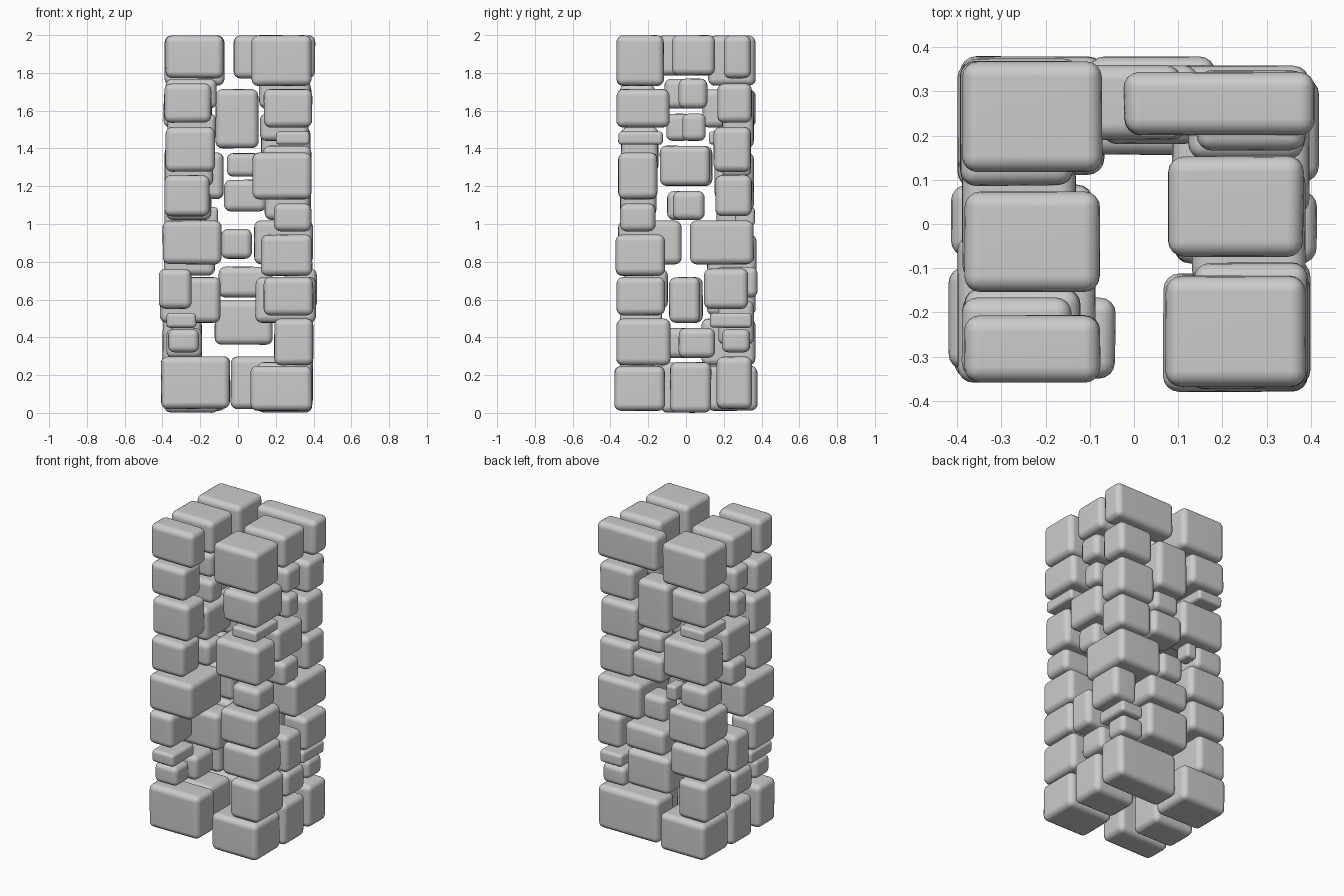
import bpy, bmesh, random
from mathutils import Vector

random.seed(4)


def stone(name, x0, x1, y0, y1, z0, z1):
    """Softly rounded, slightly irregular stone block filling a box."""
    c = Vector((x0 + x1, y0 + y1, z0 + z1)) / 2
    d = Vector((x1 - x0, y1 - y0, z1 - z0))
    bm = bmesh.new()
    bmesh.ops.create_cube(bm, size=1)
    for v in bm.verts:
        for i in range(3):
            v.co[i] *= d[i] * (1 - random.uniform(0, 0.025))
    bmesh.ops.bevel(bm, geom=bm.edges[:], offset=min(0.036, 0.26 * min(d)),
                    segments=4, profile=0.5, affect='EDGES', clamp_overlap=True)
    me = bpy.data.meshes.new(name)
    bm.to_mesh(me)
    bm.free()
    me.shade_smooth()
    ob = bpy.data.objects.new(name, me)
    ob.location = c
    bpy.context.collection.objects.link(ob)
    wn = ob.modifiers.new("even_shading", 'WEIGHTED_NORMAL')
    wn.keep_sharp = True


def column(name, heights, plan, turned=False):
    """Stack of stones; turned = rotated half a turn about z."""
    for i, ((z0, z1), (x0, x1, y0, y1)) in enumerate(zip(heights, plan)):
        if turned:
            x0, x1, y0, y1 = -x1, -x0, -y1, -y0
        stone(f"{name}_stone_{i + 1}", x0, x1, y0, y1, z0, z1)


# Layer heights of the three kinds of column
z_a = [(.01, .25), (.25, .50), (.515, .72), (.725, .945), (.96, 1.11),
       (1.13, 1.38), (1.42, 1.49), (1.51, 1.715), (1.73, 2.0)]
z_b = [(.02, .30), (.32, .445), (.45, .53), (.55, .765), (.785, 1.02),
       (1.04, 1.26), (1.275, 1.515), (1.535, 1.745), (1.77, 2.0)]
z_mid = [(0, .27), (.29, .45), (.475, .72), (1.02, 1.175), (1.2, 1.415),
         (1.44, 1.585), (1.61, 1.77), (1.785, 2.0)]

# Front right corner, repeated at the back left
corner_a = [(.065, .395, -.38, -.11), (.19, .40, -.37, -.08),
            (.135, .40, -.37, -.11), (.12, .395, -.375, -.11),
            (.19, .39, -.35, -.16), (.075, .39, -.36, -.15),
            (.20, .38, -.36, -.12), (.135, .395, -.37, -.085),
            (.07, .39, -.37, -.115)]
column("front_right", z_a, corner_a)
column("back_left", z_a, corner_a, True)

# Front left corner, repeated at the back right with wider end stones
corner_b = [(-.41, -.04, -.35, -.165), (-.37, -.205, -.34, -.19),
            (-.38, -.22, -.35, -.125), (-.42, -.245, -.33, -.095),
            (-.40, -.085, -.36, -.02), (-.39, -.15, -.35, -.155),
            (-.385, -.12, -.345, -.145), (-.39, -.14, -.35, -.165),
            (-.385, -.075, -.36, -.205)]
column("front_left", z_b, corner_b)
wide = [(-.40, .04, -.35, -.16)] + corner_b[1:-1] + [(-.41, .025, -.345, -.20)]
column("back_right", z_b, wide, True)

# Middle of the right wall, repeated on the left wall
side = [(.10, .395, -.085, .135), (.19, .38, -.04, .155),
        (.09, .415, -.09, .075), (.14, .38, -.07, .10),
        (.13, .39, -.14, .13), (.115, .375, -.02, .105),
        (.11, .385, -.04, .115), (.075, .385, -.075, .155)]
column("right_wall", z_mid, side)
column("left_wall", z_mid, side, True)

# Middle of the back wall; the front stays open
z_back = [(.36, .595), (.61, .775), (.815, .975), (.99, 1.09), (1.065, 1.235),
          (1.25, 1.375), (1.40, 1.715)]
back = [(-.125, .185, .17, .36), (-.105, .185, .155, .38),
        (-.09, .075, .19, .35), (-.18, -.105, .26, .365),
        (-.075, .15, .18, .36), (-.06, .12, .19, .345),
        (-.12, .11, .19, .36)]
column("back_wall", z_back, back)
